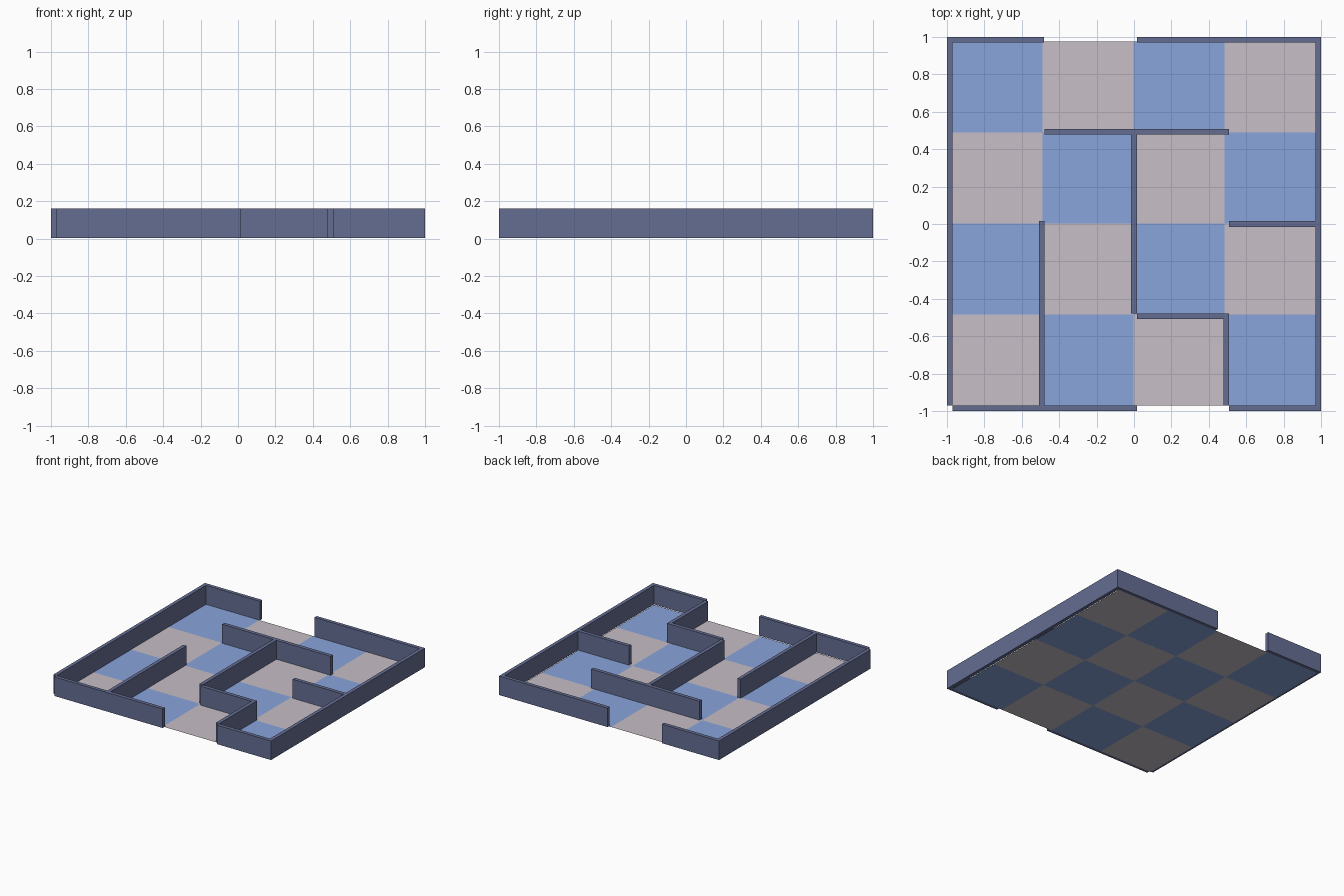
import bpy, bmesh

if "Cube" in bpy.data.objects:
    bpy.data.objects.remove(bpy.data.objects["Cube"])

T = 0.03            # wall thickness
Z0, Z1 = 0.004, 0.16


def material(name, color):
    m = bpy.data.materials.new(name)
    m.diffuse_color = (*color, 1)
    m.use_nodes = True
    m.node_tree.nodes["Principled BSDF"].inputs["Base Color"].default_value = m.diffuse_color
    return m


wall_mat = material("wall_slate", (0.13, 0.155, 0.29))
blue = material("floor_blue", (0.25, 0.37, 0.71))
pale = material("floor_pale", (0.57, 0.52, 0.57))


def add_object(name, bm, mats):
    me = bpy.data.meshes.new(name)
    bm.to_mesh(me)
    bm.free()
    for m in mats:
        me.materials.append(m)
    ob = bpy.data.objects.new(name, me)
    bpy.context.collection.objects.link(ob)
    return ob


def wall(name, x0, x1, y0, y1):
    bm = bmesh.new()
    bmesh.ops.create_cube(bm, size=1)
    bmesh.ops.scale(bm, verts=bm.verts, vec=(x1 - x0, y1 - y0, Z1 - Z0))
    bmesh.ops.translate(bm, verts=bm.verts,
                        vec=((x0 + x1) / 2, (y0 + y1) / 2, (Z0 + Z1) / 2))
    add_object(name, bm, [wall_mat])


def wall_x(name, y, x0, x1):
    wall(name, x0, x1, y - T / 2, y + T / 2)


def wall_y(name, x, y0, y1):
    wall(name, x - T / 2, x + T / 2, y0, y1)


# Checkered floor: 4 x 4 tiles in one thin sheet
bm = bmesh.new()
bmesh.ops.create_grid(bm, x_segments=4, y_segments=4, size=0.974)
bmesh.ops.translate(bm, verts=bm.verts, vec=(-0.003, 0.003, 0))
for f in bm.faces:
    c = f.calc_center_median()
    col, row = int((c.x + 1) / 0.49), int((1 - c.y) / 0.49)
    f.material_index = (col + row) % 2
add_object("checkered_floor", bm, [blue, pale])

# Outer walls, with an opening at the front and the back
E, H = 0.985, 0.493
wall_x("back_wall_left", E, -0.97, -0.48)
wall_x("back_wall_right", E, 0.015, 0.97)
wall_x("front_wall_left", -E, -0.97, 0.015)
wall_x("front_wall_right", -E, 0.508, 0.97)
wall_y("left_wall", -E, -0.97, 1.0)
wall_y("right_wall", E, -1.0, 1.0)

# Inner walls
wall_x("inner_wall_back", H, -0.478, 0.508)
wall_y("inner_wall_middle", 0, -0.478, 0.478)
wall_x("inner_wall_front", -H, 0.015, 0.508)
wall_y("inner_wall_exit", H, -0.97, -0.508)
wall_y("inner_wall_left", -H, -0.97, 0.015)
wall_x("inner_wall_right", 0, 0.508, 0.97)
